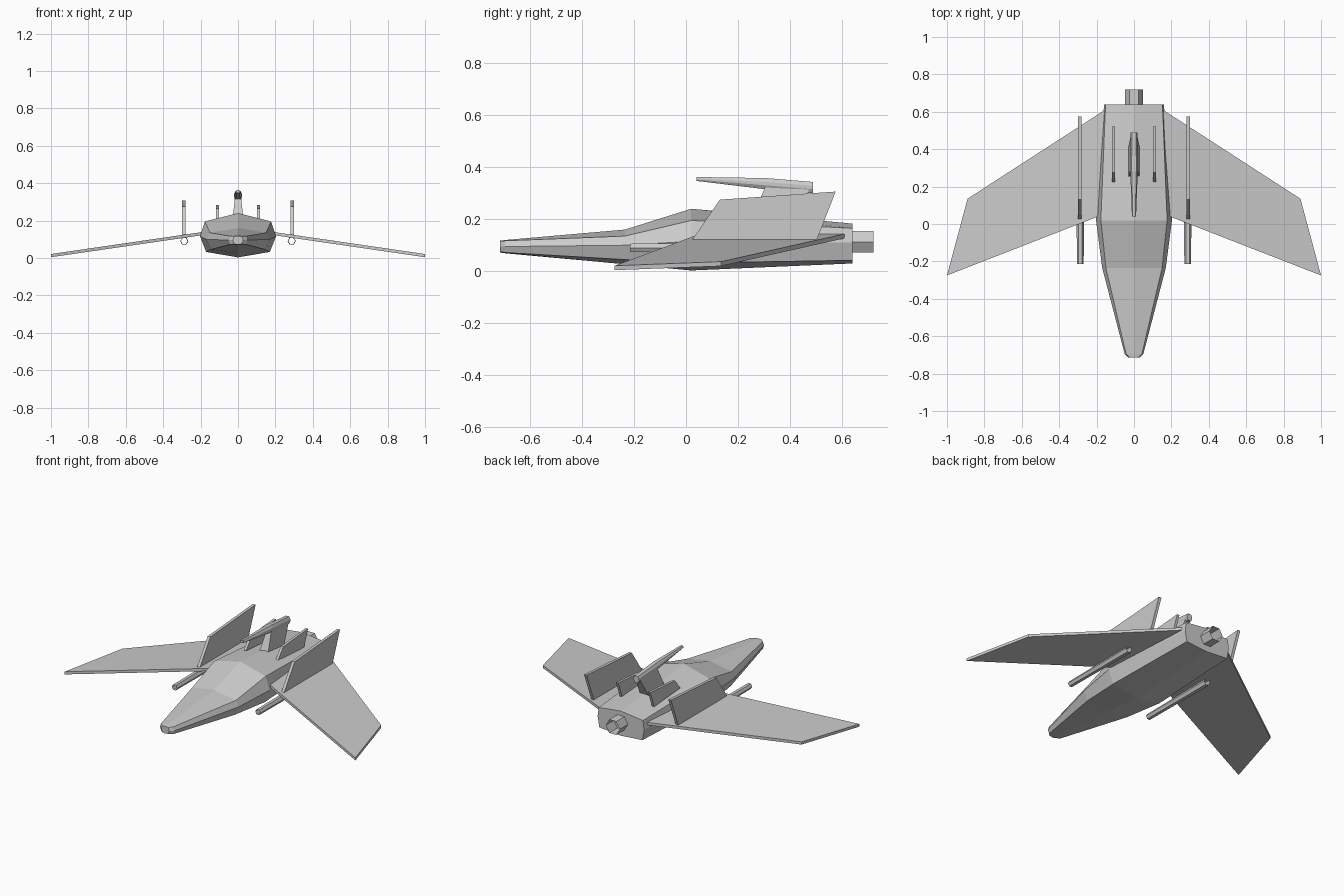
import bpy, bmesh, math
from mathutils import Matrix

if "Cube" in bpy.data.objects:
    bpy.data.objects.remove(bpy.data.objects["Cube"])


def finish(name, bm):
    bmesh.ops.recalc_face_normals(bm, faces=bm.faces)
    me = bpy.data.meshes.new(name)
    bm.to_mesh(me)
    bm.free()
    ob = bpy.data.objects.new(name, me)
    bpy.context.collection.objects.link(ob)
    return ob


def loft(name, rings):
    """Skin a list of equal-length point rings and cap both ends."""
    bm = bmesh.new()
    vs = [[bm.verts.new(p) for p in r] for r in rings]
    n = len(vs[0])
    for a, b in zip(vs, vs[1:]):
        for i in range(n):
            j = (i + 1) % n
            bm.faces.new((a[i], a[j], b[j], b[i]))
    bm.faces.new(vs[0])
    bm.faces.new(vs[-1])
    return finish(name, bm)


def section(y, half):
    """Mirror a half outline (top centre to bottom centre) into a ring."""
    return ([(x, y, z) for x, z in half] +
            [(-x, y, z) for x, z in reversed(half[1:-1])])


def plate(name, x, thick, profile):
    return loft(name, [[(x + s * thick / 2, y, z) for y, z in profile] for s in (-1, 1)])


def tube(name, x, z, y0, y1, r0, r1):
    """Open six-sided tube along y."""
    bm = bmesh.new()
    mat = Matrix.Translation((x, (y0 + y1) / 2, z)) @ Matrix.Rotation(-math.pi / 2, 4, 'X')
    bmesh.ops.create_cone(bm, cap_ends=False, segments=6, radius1=r0, radius2=r1,
                          depth=y1 - y0,
                          matrix=mat @ Matrix.Rotation(math.pi / 6 * 3, 4, 'Z'))
    return finish(name, bm)


# Faceted fuselage from nose to tail
loft("fuselage", [
    section(-0.715, [(0, .117), (.02, .115), (.028, .095), (.02, .075), (0, .072)]),
    section(-0.695, [(0, .12), (.042, .117), (.05, .095), (.042, .072), (0, .069)]),
    section(-0.235, [(0, .16), (.15, .135), (.17, .10), (.145, .045), (0, .027)]),
    section(0.02, [(0, .24), (.177, .195), (.203, .115), (.17, .032), (0, .003)]),
    section(0.64, [(0, .183), (.152, .165), (.16, .11), (.148, .042), (0, .03)]),
])

# Hexagonal exhaust
tube("engine_nozzle", 0, .113, .60, .72, .048, .048)

# Centre pylon carrying a tapered boom
def rect(w, y0, y1, z):
    return [(-w, y0, z), (w, y0, z), (w, y1, z), (-w, y1, z)]

loft("boom_pylon", [rect(.03, .25, .41, .20), rect(.016, .305, .48, .325)])


def boom_ring(y, w, z0, z1):
    h = z1 - z0
    return section(y, [(0, z1), (w * .6, z1), (w, z0 + h * .65),
                       (w, z0 + h * .35), (w * .6, z0), (0, z0)])

loft("boom", [boom_ring(.04, .011, .347, .362), boom_ring(.305, .021, .315, .358),
              boom_ring(.488, .018, .300, .343)])

# Swept wings, fins and guns on both sides
for side, s in (("left", -1), ("right", 1)):
    top = [(s * .14, .06, .146), (s * 1.0, -.275, .021),
           (s * .89, .135, .037), (s * .14, .62, .146)]
    loft("wing_" + side, [top, [(x, y, z - .017) for x, y, z in top]])
    plate("outer_fin_" + side, s * .29, .018,
          [(.02, .115), (.13, .275), (.575, .306), (.50, .115)])
    plate("inner_fin_" + side, s * .11, .016,
          [(.225, .20), (.275, .264), (.52, .284), (.48, .18)])
    tube("gun_" + side, s * .287, .09, -.215, .30, .018, .022)
